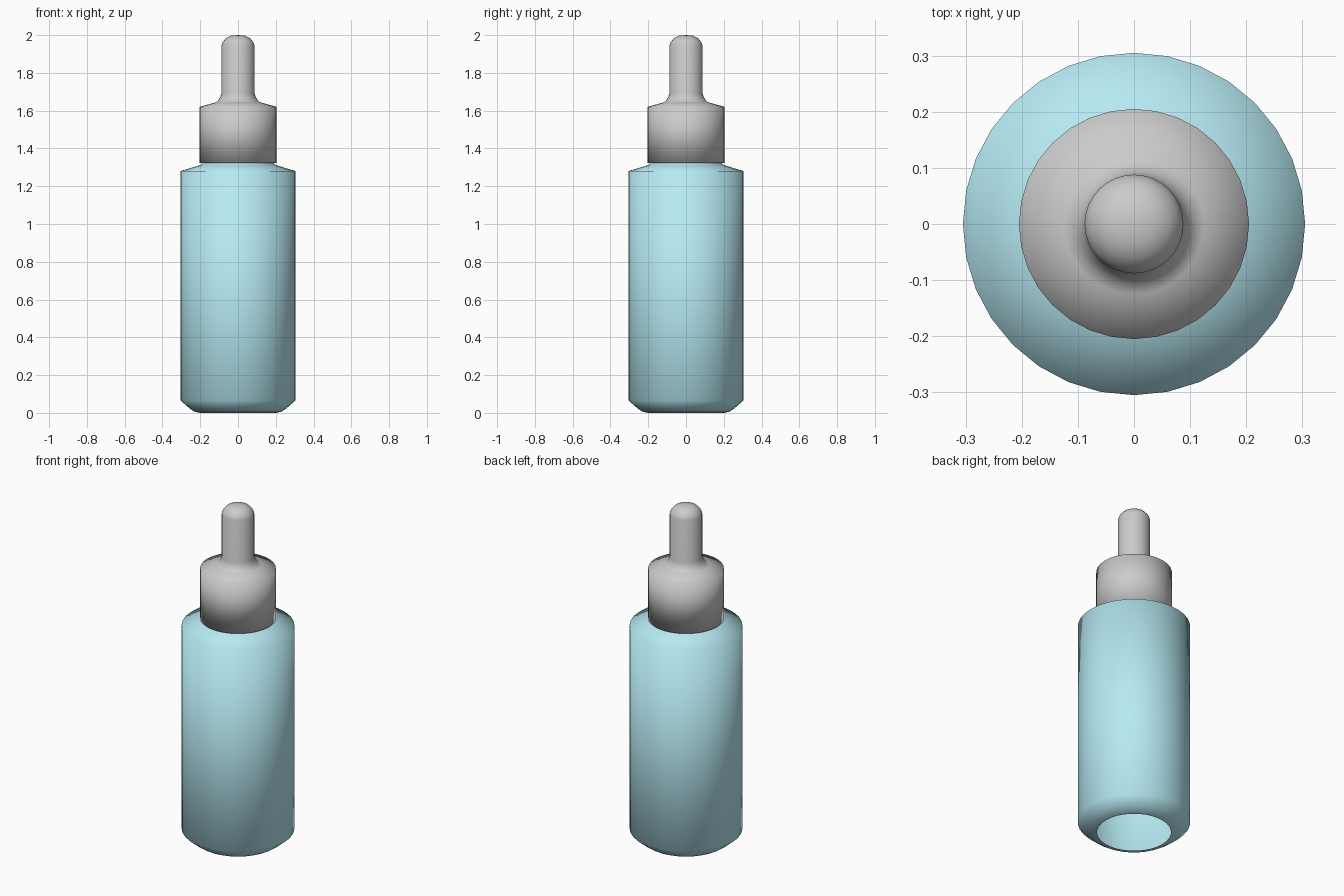
import bpy, bmesh, math

if "Cube" in bpy.data.objects:
    bpy.data.objects.remove(bpy.data.objects["Cube"])


def lathe(name, profile, sides=32):
    """Spin an (r, z) profile around the z axis into a smooth object."""
    bm = bmesh.new()
    verts = [bm.verts.new((r, 0, z)) for r, z in profile]
    edges = [bm.edges.new(pair) for pair in zip(verts, verts[1:])]
    bmesh.ops.spin(bm, geom=verts + edges, cent=(0, 0, 0), axis=(0, 0, 1),
                   angle=2 * math.pi, steps=sides, use_merge=True)
    bmesh.ops.remove_doubles(bm, verts=bm.verts[:], dist=1e-4)
    bmesh.ops.recalc_face_normals(bm, faces=bm.faces[:])
    # profiles run upwards, so a side wall must face away from the axis
    wall = max(bm.faces, key=lambda f: f.calc_area())
    c = wall.calc_center_median()
    if wall.normal.x * c.x + wall.normal.y * c.y < 0:
        bmesh.ops.reverse_faces(bm, faces=bm.faces[:])
    for f in bm.faces:
        f.smooth = True
    mesh = bpy.data.meshes.new(name)
    bm.to_mesh(mesh)
    bm.free()
    obj = bpy.data.objects.new(name, mesh)
    bpy.context.collection.objects.link(obj)
    return obj


# Bottle: open underside, rounded base, straight wall, shallow shoulder, neck
bottle = lathe("bottle", [
    (0.20, 0.0), (0.23, 0.006), (0.255, 0.023), (0.305, 0.066),
    (0.305, 1.28), (0.20, 1.312), (0.19, 1.318), (0.19, 1.34)])
teal = bpy.data.materials.new("teal")
teal.diffuse_color = (0.47, 0.82, 0.90, 1)
teal.use_nodes = True
teal.node_tree.nodes["Principled BSDF"].inputs["Base Color"].default_value = teal.diffuse_color
bottle.data.materials.append(teal)

# Dropper cap with flared collar and domed bulb
lathe("dropper_cap", [
    (0.18, 1.324), (0.205, 1.324), (0.205, 1.62), (0.125, 1.642),
    (0.108, 1.65), (0.094, 1.672), (0.088, 1.69), (0.088, 1.945),
    (0.08, 1.965), (0.062, 1.985), (0.035, 1.997), (0.0, 2.0)])
